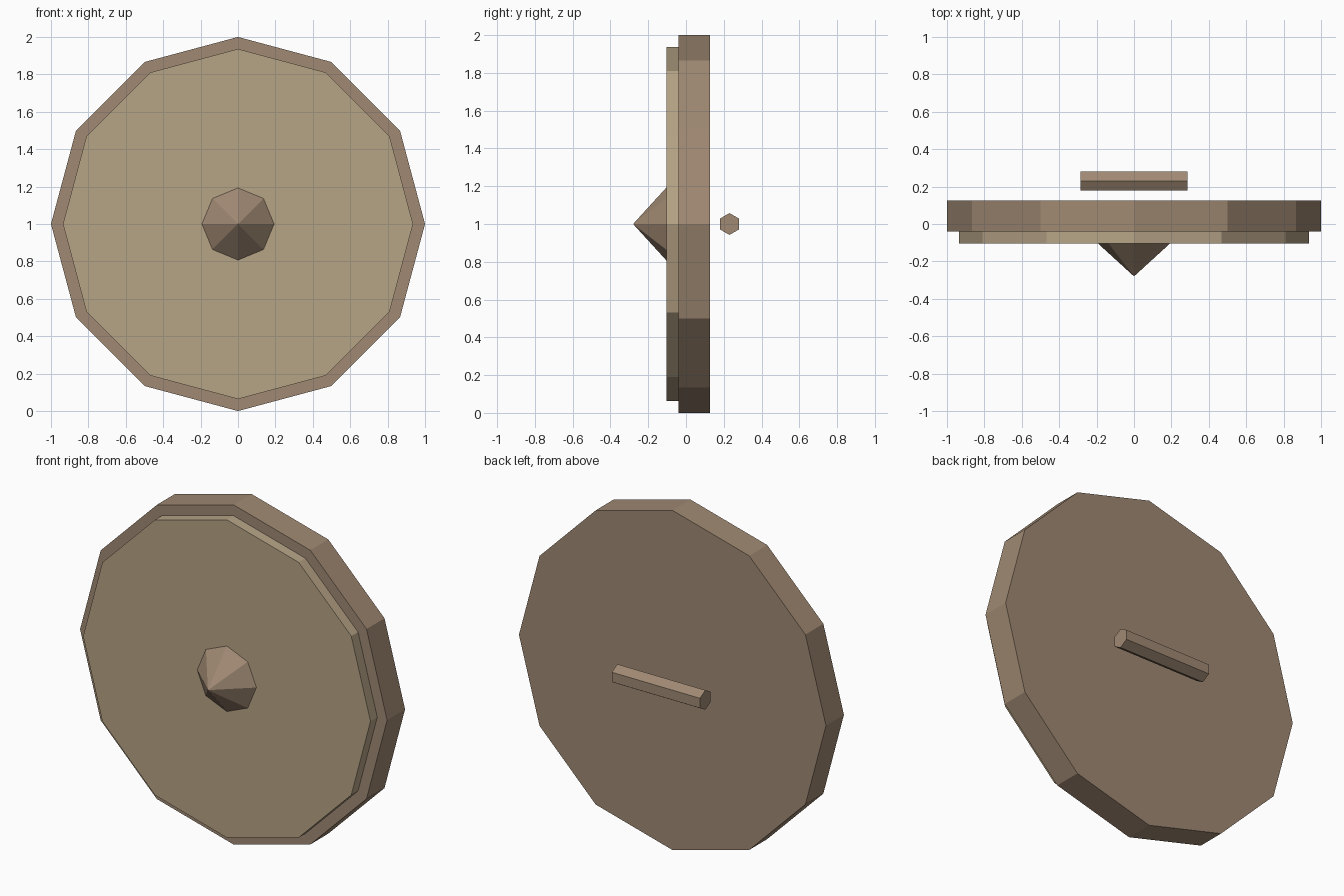
import bpy, bmesh
from math import radians
from mathutils import Matrix

if "Cube" in bpy.data.objects:
    bpy.data.objects.remove(bpy.data.objects["Cube"])


def material(name, rgb):
    m = bpy.data.materials.new(name)
    m.diffuse_color = (*rgb, 1)
    m.use_nodes = True
    m.node_tree.nodes["Principled BSDF"].inputs["Base Color"].default_value = m.diffuse_color
    return m


light_wood = material("light_wood", (0.47, 0.37, 0.24))
dark_wood = material("dark_wood", (0.35, 0.25, 0.17))


def part(name, sides, r1, r2, depth, centre, rotation, mat):
    """Flat-shaded prism or cone, turned from the z axis and moved into place."""
    bm = bmesh.new()
    bmesh.ops.create_cone(bm, cap_ends=True, segments=sides,
                          radius1=r1, radius2=r2, depth=depth)
    bm.transform(Matrix.Translation(centre) @ rotation)
    bmesh.ops.remove_doubles(bm, verts=bm.verts, dist=1e-5)
    bmesh.ops.recalc_face_normals(bm, faces=bm.faces)
    mesh = bpy.data.meshes.new(name)
    bm.to_mesh(mesh)
    bm.free()
    mesh.materials.append(mat)
    ob = bpy.data.objects.new(name, mesh)
    bpy.context.collection.objects.link(ob)
    return ob


to_front = Matrix.Rotation(radians(90), 4, 'X')     # z axis -> -y
# z axis -> x, with a corner of the hexagon pointing up
to_side = Matrix.Rotation(radians(90), 4, 'X') @ Matrix.Rotation(radians(90), 4, 'Y')


def disc(name, sides, r1, r2, back, front, mat):
    return part(name, sides, r1, r2, back - front,
                (0, (back + front) / 2, 1), to_front, mat)


# Thick twelve-sided backing whose edge shows as the rim
disc("shield_rim", 12, 1.0, 1.0, 0.126, -0.041, dark_wood)
# Raised front board
disc("shield_face", 12, 0.936, 0.936, -0.035, -0.104, light_wood)
# Pointed eight-sided centre boss
disc("centre_boss", 8, 0.195, 0.0, -0.102, -0.28, dark_wood)
# Hexagonal grip bar floating behind the back
part("grip_bar", 6, 0.0577, 0.0577, 0.574, (0, 0.23, 1), to_side, dark_wood)
